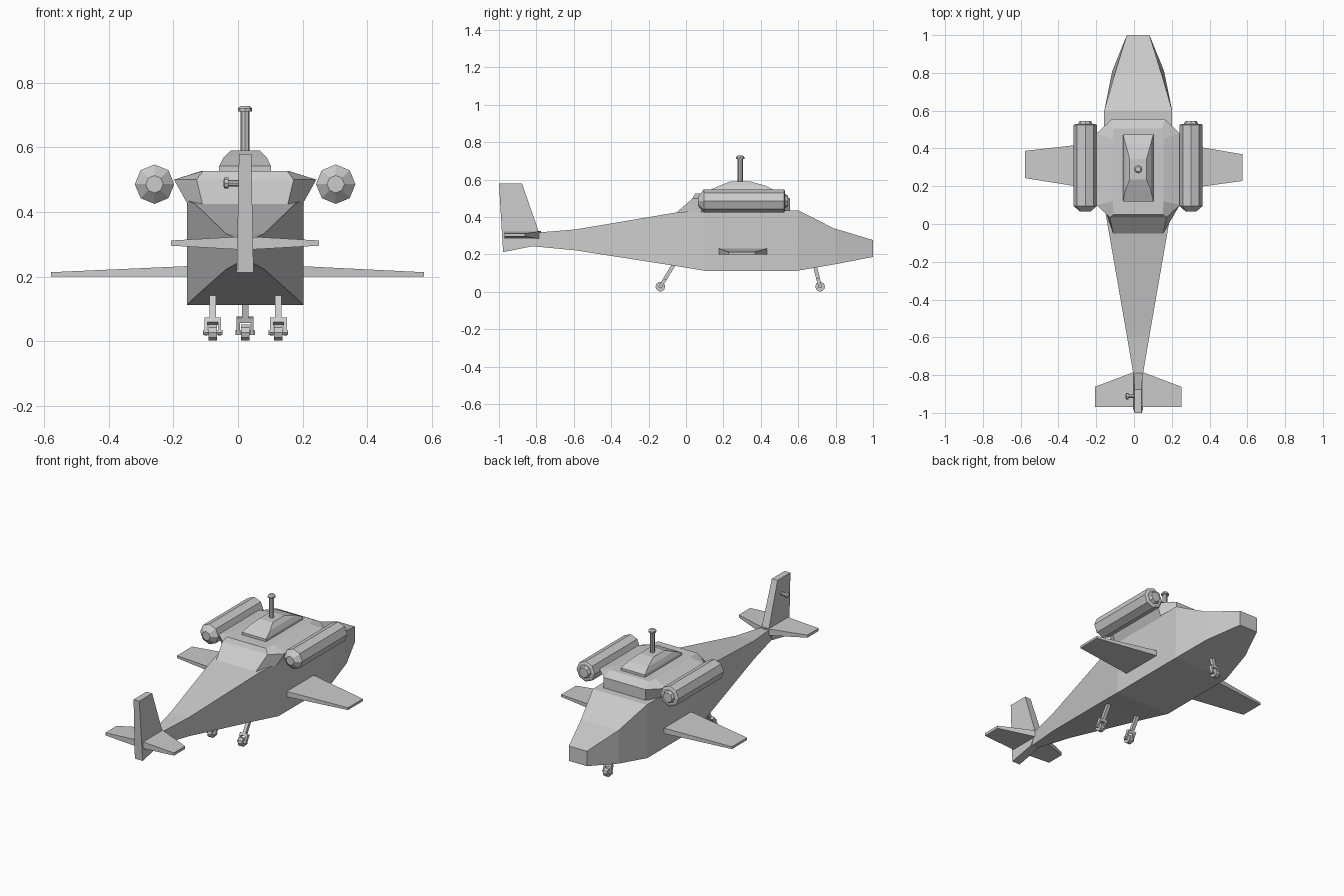
import bpy, bmesh
from math import sin, cos, pi
from mathutils import Vector

if "Cube" in bpy.data.objects:
    bpy.data.objects.remove(bpy.data.objects["Cube"])

C = 0.022  # centre line of the hull


def loft(name, rings):
    """Skin equal-sized rings of points and cap both ends."""
    bm = bmesh.new()
    vs = [[bm.verts.new(p) for p in r] for r in rings]
    n = len(rings[0])
    for a, b in zip(vs, vs[1:]):
        for i in range(n):
            j = (i + 1) % n
            bm.faces.new((a[i], a[j], b[j], b[i]))
    bm.faces.new(vs[0])
    bm.faces.new(vs[-1])
    bmesh.ops.recalc_face_normals(bm, faces=bm.faces)
    me = bpy.data.meshes.new(name)
    bm.to_mesh(me)
    bm.free()
    ob = bpy.data.objects.new(name, me)
    bpy.context.collection.objects.link(ob)
    return ob


def lathe(name, centre, axis, profile, n=8):
    """Turn (position, radius) pairs around an x, y or z axis."""
    a = 'xyz'.index(axis)
    rings = []
    for t, r in profile:
        ring = []
        for k in range(n):
            p = Vector(centre)
            p[a] += t
            p[(a + 1) % 3] += r * cos(2 * pi * k / n)
            p[(a + 2) % 3] += r * sin(2 * pi * k / n)
            ring.append(p)
        rings.append(ring)
    return loft(name, rings)


def prism(name, x0, x1, yz):
    return loft(name, [[(x, y, z) for y, z in yz] for x in (x0, x1)])


def bar(name, x, half, a, b, w):
    """Flat bar in the yz plane from a to b, w wide."""
    a, b = Vector(a), Vector(b)
    d = (b - a).normalized()
    s = Vector((-d.y, d.x)) * w / 2
    prism(name, x - half, x + half, [a + s, b + s, b - s, a - s])


# fuselage: (y bottom, z bottom, half bottom, y top, z top, half top)
stations = [(1, .187, .06, 1, .277, .06), (.81, .15, .137, .79, .34, .125),
            (.595, .113, .18, .60, .436, .18), (.10, .113, .18, .10, .436, .18),
            (-.05, .138, .154, -.05, .425, .154),
            (-.59, .222, .06, -.59, .334, .06), (-.82, .244, .02, -.786, .318, .027)]
loft("fuselage", [[(C - hb, yb, zb), (C + hb, yb, zb), (C + ht, yt, zt), (C - ht, yt, zt)]
                  for yb, zb, hb, yt, zt, ht in stations])


# cabin roof: eight-sided layers
def octagon(z, y0, y1, y2, y3, end0, mid, end1):
    half = [(end0, y0), (mid, y1), (mid, y2), (end1, y3)]
    return [(C + x, y, z) for x, y in half] + [(C - x, y, z) for x, y in reversed(half)]


loft("cabin_roof", [octagon(.40, -.05, .08, .47, .555, .132, .17, .14),
                    octagon(.425, -.05, .08, .47, .555, .132, .178, .14),
                    octagon(.50, .035, .10, .48, .555, .15, .22, .14),
                    octagon(.527, .05, .12, .45, .505, .13, .135, .13)])


# rotor housing and mast
def rect(z, y0, y1, h):
    return [(C - h, y0, z), (C + h, y0, z), (C + h, y1, z), (C - h, y1, z)]


loft("rotor_housing", [rect(.51, .12, .475, .08), rect(.542, .12, .475, .08),
                       rect(.568, .18, .425, .067), rect(.59, .235, .345, .045)])
lathe("rotor_mast", (C, .29, 0), 'z',
      [(.57, .014), (.711, .014), (.711, .022), (.72, .022), (.728, .014)])

# engine pods
for side, s in (("left", -1), ("right", 1)):
    lathe(side + "_engine_pod", (C + s * .28, 0, .486), 'y',
          [(.065, .027), (.095, .061), (.525, .061), (.53, .05), (.53, .038), (.545, .03)])

# wings: root to tip
for side, x0, x1, ya, yb in (("left", -.13, -.578, .243, .387), ("right", .17, .575, .228, .369)):
    loft(side + "_wing", [[(x0, .172, .2), (x0, .438, .2), (x0, .438, .234), (x0, .172, .234)],
                          [(x1, ya, .2), (x1, yb, .2), (x1, yb, .214), (x1, ya, .214)]])

# tailplane
loft("tailplane", [[(C + x, y0, .304 - t), (C + x, -.97, .304 - t),
                    (C + x, -.97, .304 + t), (C + x, y0, .304 + t)]
                   for x, y0, t in ((-.229, -.862, .008), (0, -.775, .021), (.229, -.862, .008))])

# tail fin, thinner to the top
fin = [(-1, .58), (-.877, .58), (-.786, .318), (-.82, .244), (-.978, .213)]
loft("tail_fin", [[(C + s * (.026 - .019 * (z - .213)), y, z) for y, z in fin] for s in (-1, 1)])
lathe("tail_rotor_hub", (0, -.912, .489), 'x',
      [(-.045, .01), (-.041, .017), (-.03, .017), (-.03, .01), (.02, .01)])

# landing gear: wheel, axle, fork and strut
for name, x, axle, top in (("rear_left", -.078, (-.137, .028), (-.066, .145)),
                           ("rear_right", .125, (-.137, .028), (-.066, .145)),
                           ("front", C, (.717, .028), (.688, .145))):
    a, b = Vector(axle), Vector(top)
    d = (b - a).normalized()
    lathe(name + "_wheel", (x, *axle), 'x', [(-.013, .026), (.013, .026)], 10)
    lathe(name + "_axle", (x, *axle), 'x', [(-.03, .009), (.03, .009)], 6)
    for s in (-1, 1):
        bar(name + "_fork", x + s * .021, .005, a - d * .006, a + d * .045, .018)
    bar(name + "_fork_bridge", x, .026, a + d * .032, a + d * .048, .02)
    bar(name + "_strut", x, .01, a + d * .04, b, .02)
